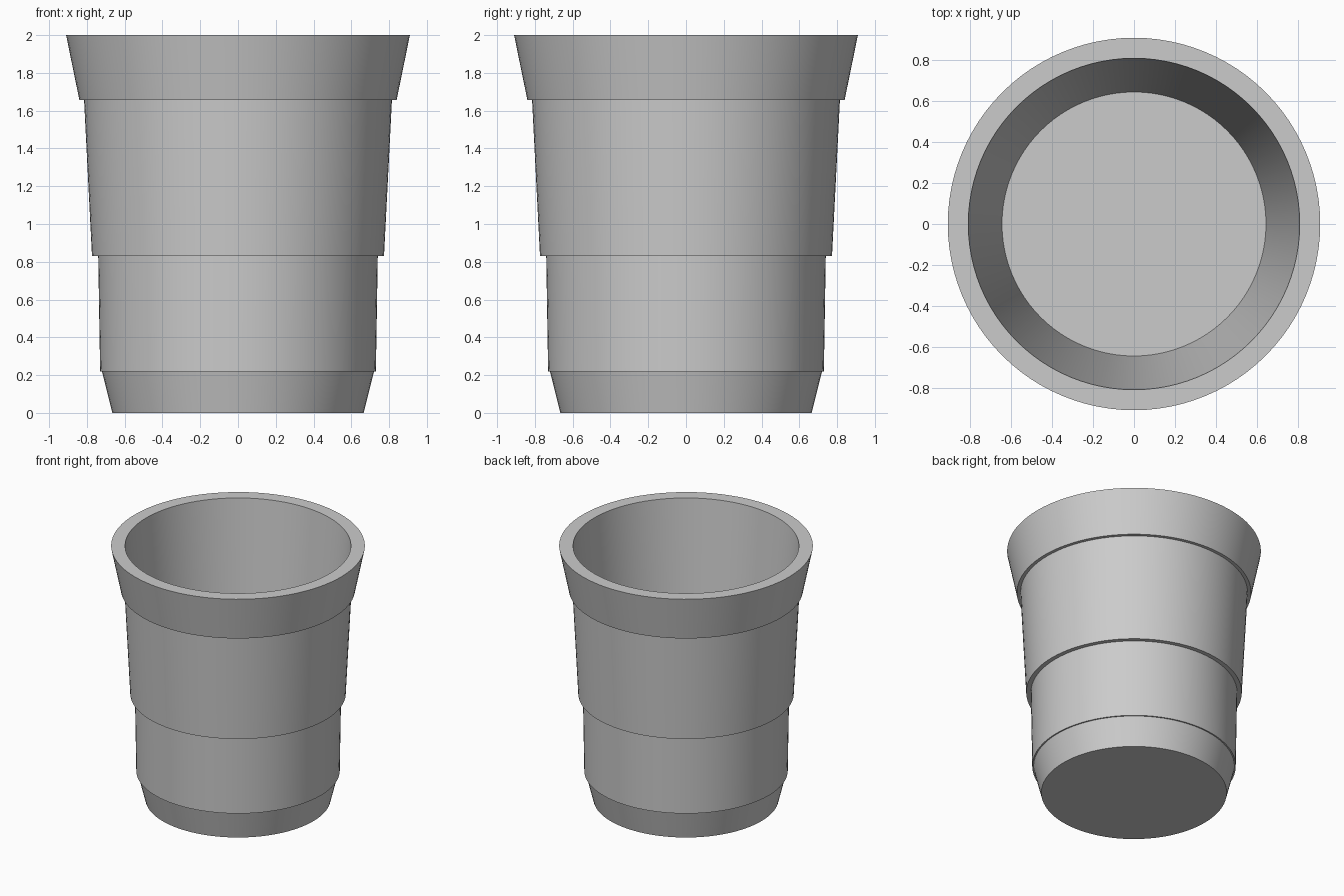
import bpy
import bmesh
import math

cube = bpy.data.objects.get("Cube")
if cube:
    bpy.data.objects.remove(cube, do_unlink=True)

SEGMENTS = 96

grey = bpy.data.materials.new("light grey")
grey.use_nodes = True
colour = (0.6, 0.6, 0.6, 1)
grey.diffuse_color = colour
grey.node_tree.nodes["Principled BSDF"].inputs["Base Color"].default_value = colour


def lathe(name, profile):
    """Revolve (radius, height) points around z, closing both ends on the axis."""
    bm = bmesh.new()
    points = [bm.verts.new((r, 0, z)) for r, z in profile]
    edges = [bm.edges.new(pair) for pair in zip(points, points[1:])]
    bmesh.ops.spin(bm, geom=points + edges, axis=(0, 0, 1), cent=(0, 0, 0),
                   angle=math.tau, steps=SEGMENTS, use_merge=True)
    bmesh.ops.remove_doubles(bm, verts=bm.verts[:], dist=0.0001)
    # Cap the base underneath and the floor inside
    bmesh.ops.holes_fill(bm, edges=[e for e in bm.edges if e.is_boundary], sides=0)
    bmesh.ops.recalc_face_normals(bm, faces=bm.faces[:])
    mesh = bpy.data.meshes.new(name)
    bm.to_mesh(mesh)
    bm.free()
    mesh.materials.append(grey)
    obj = bpy.data.objects.new(name, mesh)
    bpy.context.collection.objects.link(obj)
    bpy.ops.object.select_all(action="DESELECT")
    obj.select_set(True)
    bpy.context.view_layer.objects.active = obj
    bpy.ops.object.shade_smooth_by_angle(angle=math.radians(12))
    return obj


# Stepped outer wall from the base up, over the rim, then down the inside
foot = [(0.665, 0), (0.72, 0.22)]
lower_band = [(0.73, 0.22), (0.74, 0.83)]
upper_band = [(0.773, 0.83), (0.815, 1.657)]
collar = [(0.84, 1.657), (0.91, 2)]
inside = [(0.81, 2), (0.645, 0.08)]
lathe("tumbler_cup", foot + lower_band + upper_band + collar + inside)
